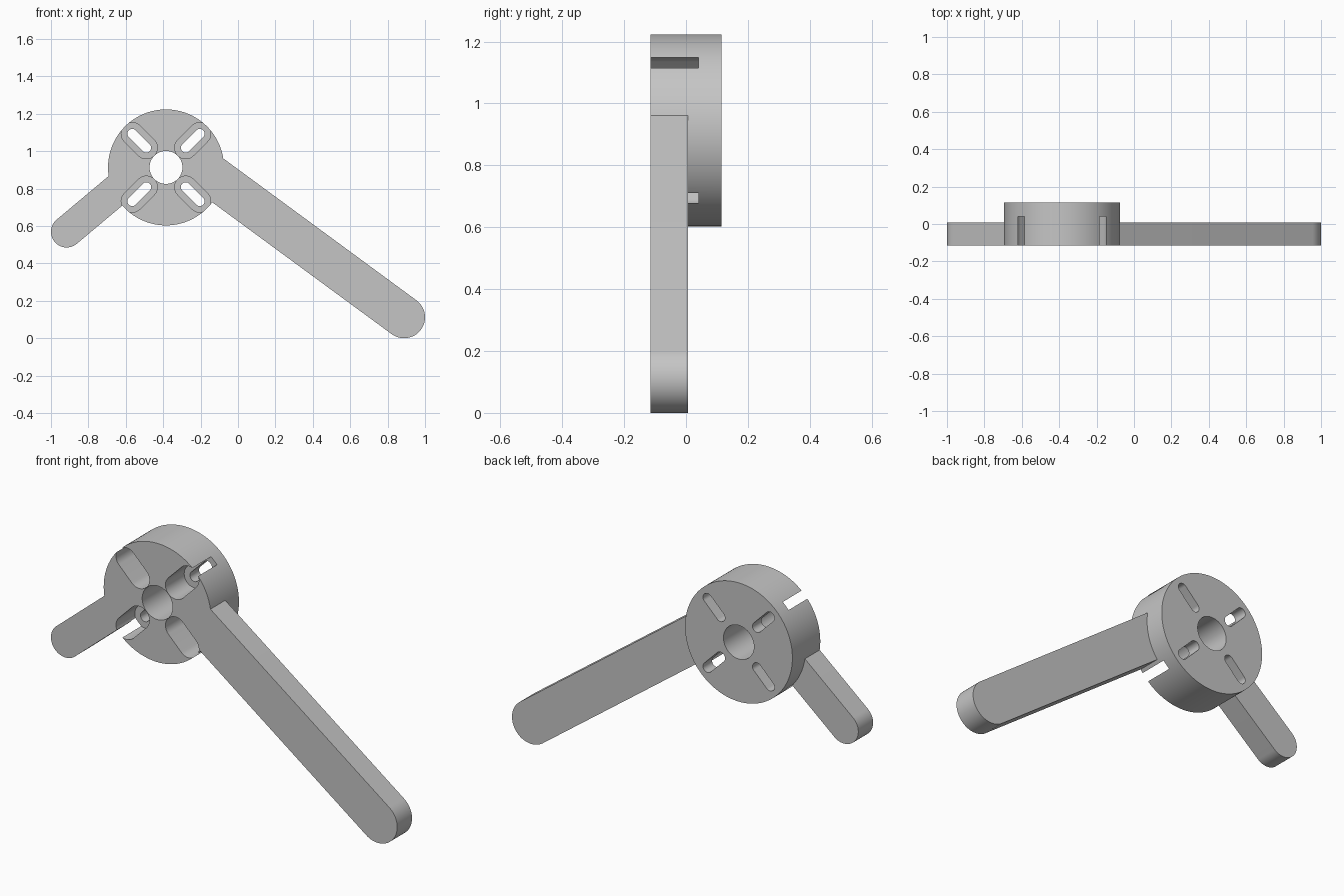
import bpy, bmesh
from math import cos, sin, pi, radians

if "Cube" in bpy.data.objects:
    bpy.data.objects.remove(bpy.data.objects["Cube"], do_unlink=True)

HUB_X, HUB_Z, HUB_R = -0.385, 0.913, 0.31
FRONT, BACK, ARM_BACK, POCKET_BACK = -0.115, 0.115, 0.007, 0.04

grey = bpy.data.materials.new("plain_grey")
grey.use_nodes = True
colour = (0.56, 0.56, 0.56, 1)
grey.diffuse_color = colour
grey.node_tree.nodes["Principled BSDF"].inputs["Base Color"].default_value = colour


def rounded_bar(name, x, z, radius, y0, y1, length=0, angle=0, square_end=False, steps=32):
    """Round-ended bar starting at (x, z), running along angle, thick from y0 to y1."""
    a = radians(angle)
    outline = [(radius * cos(t), radius * sin(t))
               for t in (pi / 2 + pi * i / steps for i in range(steps + 1))]
    if square_end:
        outline += [(length, -radius), (length, radius)]
    else:
        far = [(length - u, -v) for u, v in outline]
        outline += far if length else far[1:-1]
    bm = bmesh.new()
    verts = [bm.verts.new((x + u * cos(a) - v * sin(a), y0, z + u * sin(a) + v * cos(a)))
             for u, v in outline]
    face = bm.faces.new(verts)
    grown = bmesh.ops.extrude_face_region(bm, geom=[face])["geom"]
    bmesh.ops.translate(bm, vec=(0, y1 - y0, 0),
                        verts=[g for g in grown if isinstance(g, bmesh.types.BMVert)])
    bmesh.ops.recalc_face_normals(bm, faces=bm.faces)
    mesh = bpy.data.meshes.new(name)
    bm.to_mesh(mesh)
    bm.free()
    mesh.materials.append(grey)
    obj = bpy.data.objects.new(name, mesh)
    bpy.context.collection.objects.link(obj)
    return obj


def combine(target, tool, operation):
    """Apply a boolean and discard the tool object."""
    tool.hide_render = True
    mod = target.modifiers.new(tool.name, "BOOLEAN")
    mod.operation, mod.solver, mod.object = operation, "EXACT", tool
    bpy.context.view_layer.objects.active = target
    bpy.ops.object.modifier_apply(modifier=mod.name)
    bpy.data.objects.remove(tool, do_unlink=True)


# Round hub with a long and a short arm, flush at the front
body = rounded_bar("hub_with_arms", HUB_X, HUB_Z, HUB_R, FRONT, BACK, steps=64)
combine(body, rounded_bar("long_arm", 0.888, 0.112, 0.112, FRONT, ARM_BACK,
                          1.3, 143.7, True), "UNION")
combine(body, rounded_bar("short_arm", -0.916, 0.569, 0.084, FRONT, ARM_BACK,
                          0.4, 40, True), "UNION")

# Shaft hole
combine(body, rounded_bar("shaft_hole", HUB_X, HUB_Z, 0.088, -0.3, 0.3), "DIFFERENCE")

# Four screw slots, each with a wide pocket at the front that breaks the rim
for angle in (45, 135, 225, 315):
    a = radians(angle)
    x, z = HUB_X + 0.149 * cos(a), HUB_Z + 0.149 * sin(a)
    for name, radius, back in (("pocket", 0.059, POCKET_BACK), ("screw_slot", 0.026, 0.3)):
        combine(body, rounded_bar(name, x, z, radius, -0.3, back, 0.106, angle), "DIFFERENCE")

# Smooth curved walls, crisp edges
bpy.ops.object.select_all(action="DESELECT")
body.select_set(True)
bpy.context.view_layer.objects.active = body
bpy.ops.object.shade_smooth_by_angle(angle=radians(30))
